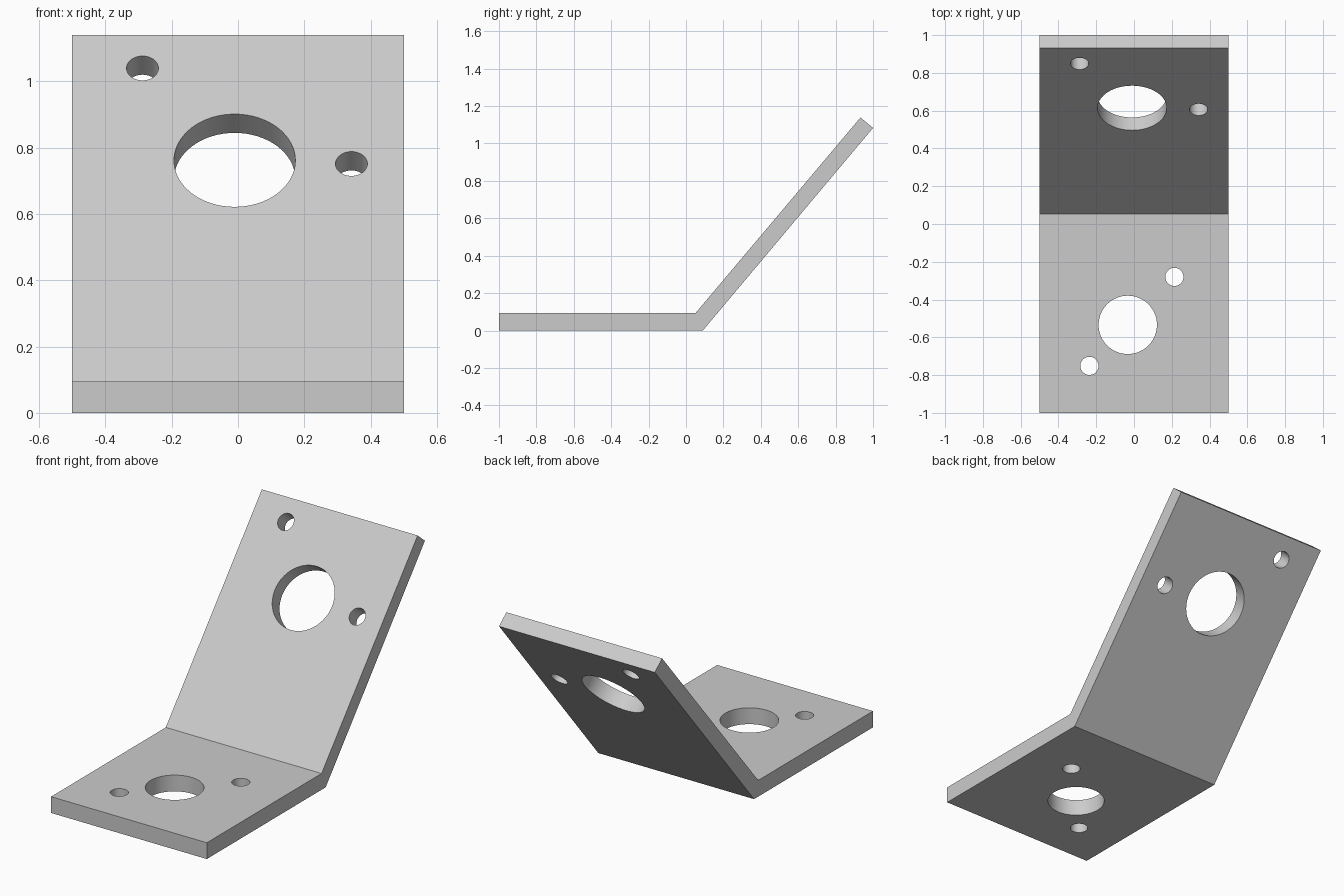
import bpy, bmesh, math
from mathutils import Vector, Matrix

cube = bpy.data.objects.get("Cube")
if cube:
    bpy.data.objects.remove(cube, do_unlink=True)

# Plain metal colour
metal = bpy.data.materials.new("light_grey_metal")
metal.use_nodes = True
GREY = (0.6, 0.6, 0.6, 1)
metal.diffuse_color = GREY
metal.node_tree.nodes["Principled BSDF"].inputs["Base Color"].default_value = GREY


def new_object(name, bm):
    bmesh.ops.recalc_face_normals(bm, faces=bm.faces)
    mesh = bpy.data.meshes.new(name)
    bm.to_mesh(mesh)
    bm.free()
    mesh.materials.append(metal)
    obj = bpy.data.objects.new(name, mesh)
    bpy.context.collection.objects.link(obj)
    return obj


# Bent plate: side profile extruded across the width
WIDTH = 1.0
INNER_BEND = Vector((0, 0.052, 0.0945))
INNER_TIP = Vector((0, 0.933, 1.139))
profile = [(-1, 0), (0.09, 0), (1, 1.083), INNER_TIP.yz, INNER_BEND.yz, (-1, INNER_BEND.z)]
bm = bmesh.new()
face = bm.faces.new([bm.verts.new((-WIDTH / 2, y, z)) for y, z in profile])
side = bmesh.ops.extrude_face_region(bm, geom=[face])["geom"]
bmesh.ops.translate(bm, vec=(WIDTH, 0, 0),
                    verts=[v for v in side if isinstance(v, bmesh.types.BMVert)])
bracket = new_object("angle_bracket", bm)


def drill(centre, axis, radius):
    """Cut a round hole through the plate."""
    bm = bmesh.new()
    turn = Vector((0, 0, 1)).rotation_difference(axis).to_matrix().to_4x4()
    bmesh.ops.create_cone(bm, cap_ends=True, segments=64, radius1=radius, radius2=radius,
                          depth=0.3, matrix=Matrix.Translation(centre) @ turn)
    cutter = new_object("hole_cutter", bm)
    cutter.hide_render = True
    mod = bracket.modifiers.new("hole", 'BOOLEAN')
    mod.operation = 'DIFFERENCE'
    mod.solver = 'EXACT'
    mod.object = cutter
    bpy.ops.object.modifier_apply(modifier=mod.name)
    bpy.data.objects.remove(cutter, do_unlink=True)


bpy.context.view_layer.objects.active = bracket
bracket.select_set(True)

# Holes in the flat base: x, y, radius
for x, y, r in [(-0.033, -0.534, 0.1545), (0.214, -0.28, 0.048), (-0.236, -0.751, 0.048)]:
    drill(Vector((x, y, 0.05)), Vector((0, 0, 1)), r)

# Holes in the sloped plate: x, distance from the bend, radius
slope = (INNER_TIP - INNER_BEND).normalized()
normal = Vector((0, -slope.z, slope.y))
for x, d, r in [(-0.01, 0.872, 0.183), (-0.288, 1.236, 0.048), (0.342, 0.859, 0.048)]:
    drill(INNER_BEND + slope * d + Vector((x, 0, 0)), normal, r)

bpy.ops.object.shade_smooth_by_angle(angle=math.radians(30))
